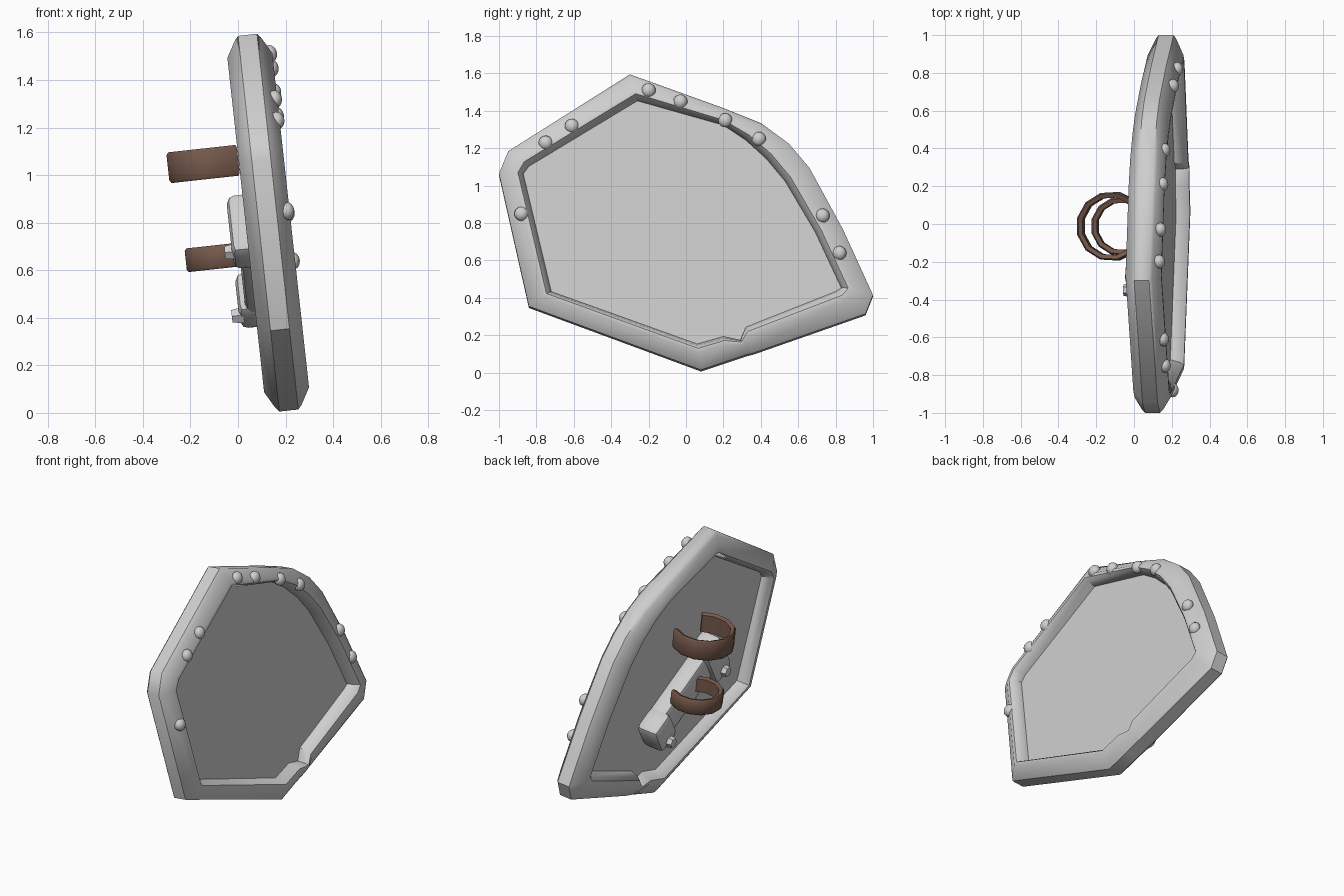
import bpy
import bmesh
import math
from mathutils import Matrix, Vector

cube = bpy.data.objects.get("Cube")
if cube:
    bpy.data.objects.remove(cube, do_unlink=True)


def material(name, color):
    m = bpy.data.materials.new(name)
    m.use_nodes = True
    m.diffuse_color = color
    m.node_tree.nodes["Principled BSDF"].inputs["Base Color"].default_value = color
    return m


grey = material("grey metal", (0.62, 0.62, 0.62, 1))
brown = material("brown leather", (0.18, 0.10, 0.07, 1))

# The shield is built upright, facing +x, then leaned back
LEAN = math.atan(0.11)
PLACE = Matrix.Translation((0.215, 0, 0)) @ Matrix.Rotation(-LEAN, 4, "Y")


def finish(bm, name, mat, angle=40):
    bmesh.ops.recalc_face_normals(bm, faces=bm.faces)
    bm.transform(PLACE)
    me = bpy.data.meshes.new(name)
    bm.to_mesh(me)
    bm.free()
    me.materials.append(mat)
    ob = bpy.data.objects.new(name, me)
    bpy.context.collection.objects.link(ob)
    bpy.ops.object.select_all(action="DESELECT")
    ob.select_set(True)
    bpy.context.view_layer.objects.active = ob
    bpy.ops.object.shade_smooth_by_angle(angle=math.radians(angle))
    return ob


def loft(bm, loops, closed_path, cap):
    """Skin a list of closed cross-sections."""
    rows = [[bm.verts.new(p) for p in loop] for loop in loops]
    n = len(rows)
    for i in range(n if closed_path else n - 1):
        a, b = rows[i], rows[(i + 1) % n]
        for j in range(len(a)):
            k = (j + 1) % len(a)
            bm.faces.new((a[j], a[k], b[k], b[j]))
    if cap:
        bm.faces.new(rows[0])
        bm.faces.new(rows[-1])


def box(name, center, size, turn, bevel):
    bm = bmesh.new()
    bmesh.ops.create_cube(bm, size=1, matrix=Matrix.Translation(center)
                          @ Matrix.Rotation(turn, 4, "X")
                          @ Matrix.Diagonal((*size, 1)))
    bmesh.ops.bevel(bm, geom=bm.edges[:], offset=bevel, segments=2,
                    profile=0.5, affect="EDGES")
    return finish(bm, name, grey)


# Outline as (outer, inner) pairs in y, z; the inner edge has a chipped notch
outline = [
    ((-0.30, 1.59), (-0.26, 1.45)), ((-0.95, 1.18), (-0.84, 1.10)),
    ((-1.00, 1.06), (-0.87, 1.06)), ((-0.84, 0.35), (-0.72, 0.43)),
    ((0.08, 0.01), (0.06, 0.15)), ((0.23, 0.06), (0.20, 0.19)),
    ((0.32, 0.09), (0.29, 0.17)), ((0.36, 0.10), (0.32, 0.24)),
    ((0.96, 0.31), (0.80, 0.43)), ((1.00, 0.41), (0.83, 0.45)),
    ((0.84, 0.76), (0.69, 0.75)), ((0.66, 1.09), (0.53, 1.02)),
    ((0.55, 1.22), (0.43, 1.14)), ((0.40, 1.33), (0.32, 1.24)),
    ((0.20, 1.41), (0.20, 1.32)),
]
UP = 1 / math.cos(LEAN)
pairs = [(Vector((0, a[0], a[1] * UP)), Vector((0, b[0], b[1] * UP)))
         for a, b in outline]

# Rim: one half of its section, from outer edge to inner edge, then mirrored
half = [(0, 0.04), (0.12, 0.055), (0.62, 0.095), (0.78, 0.095), (0.9, 0.075), (1, 0.03)]
section = half + [(t, -x) for t, x in reversed(half)]
bm = bmesh.new()
loft(bm, [[a.lerp(b, t) + Vector((x, 0, 0)) for t, x in section]
          for a, b in pairs], True, False)
finish(bm, "rim", grey)

# Flat panel filling the rim
bm = bmesh.new()
loft(bm, [[a.lerp(b, 0.97) + Vector((x, 0, 0)) for a, b in pairs]
          for x in (-0.025, 0.025)], False, True)
finish(bm, "panel", grey, 30)

# Low domed rivets on the outer face of the rim
rivets = [(-0.20, 1.50), (-0.03, 1.44), (0.21, 1.34), (0.39, 1.24), (0.73, 0.83),
          (0.82, 0.63), (-0.61, 1.31), (-0.75, 1.22), (-0.88, 0.84)]
for i, (y, z) in enumerate(rivets):
    bm = bmesh.new()
    bmesh.ops.create_uvsphere(bm, u_segments=12, v_segments=8, radius=1,
                              matrix=Matrix.Translation((0.083, y, z * UP))
                              @ Matrix.Diagonal((0.032, 0.038, 0.038, 1)))
    finish(bm, "rivet_%d" % (i + 1), grey, 60)


# Open arm straps, curved round with the gap toward the panel
def strap(name, cx, z, radius, height):
    bm = bmesh.new()
    loops = []
    steps = 9
    h, thick = height / 2, 0.03
    shape = [(radius - thick, -h * 0.85), (radius - 0.008, -h), (radius, -h * 0.8),
             (radius, h * 0.8), (radius - 0.008, h), (radius - thick, h * 0.85)]
    for i in range(steps + 1):
        a = math.radians(50 + 260 * i / steps)
        loops.append([(cx + r * math.cos(a), -0.012 + r * math.sin(a), z + dz)
                      for r, dz in shape])
    loft(bm, loops, False, True)
    finish(bm, name, brown, 50)


strap("upper_strap", -0.215, 1.08, 0.185, 0.13)
strap("lower_strap", -0.21, 0.685, 0.157, 0.10)

# Slanted grip bar on the back with a block and bolt at each end
TURN = -0.555
box("grip_bar", (-0.075, -0.05, 0.635), (0.12, 0.50, 0.19), TURN, 0.03)
for side, y, z, width, by, bz in (("upper", -0.30, 0.78, 0.29, -0.35, 0.70),
                                  ("lower", 0.19, 0.49, 0.20, 0.16, 0.43)):
    box(side + "_grip_block", (-0.09, y, z), (0.15, 0.17, width), TURN, 0.035)
    bm = bmesh.new()
    bmesh.ops.create_cone(bm, cap_ends=True, segments=6, radius1=0.04, radius2=0.03,
                          depth=0.05, matrix=Matrix.Translation((-0.17, by, bz))
                          @ Matrix.Rotation(-math.pi / 2, 4, "Y"))
    finish(bm, side + "_grip_bolt", grey, 30)
